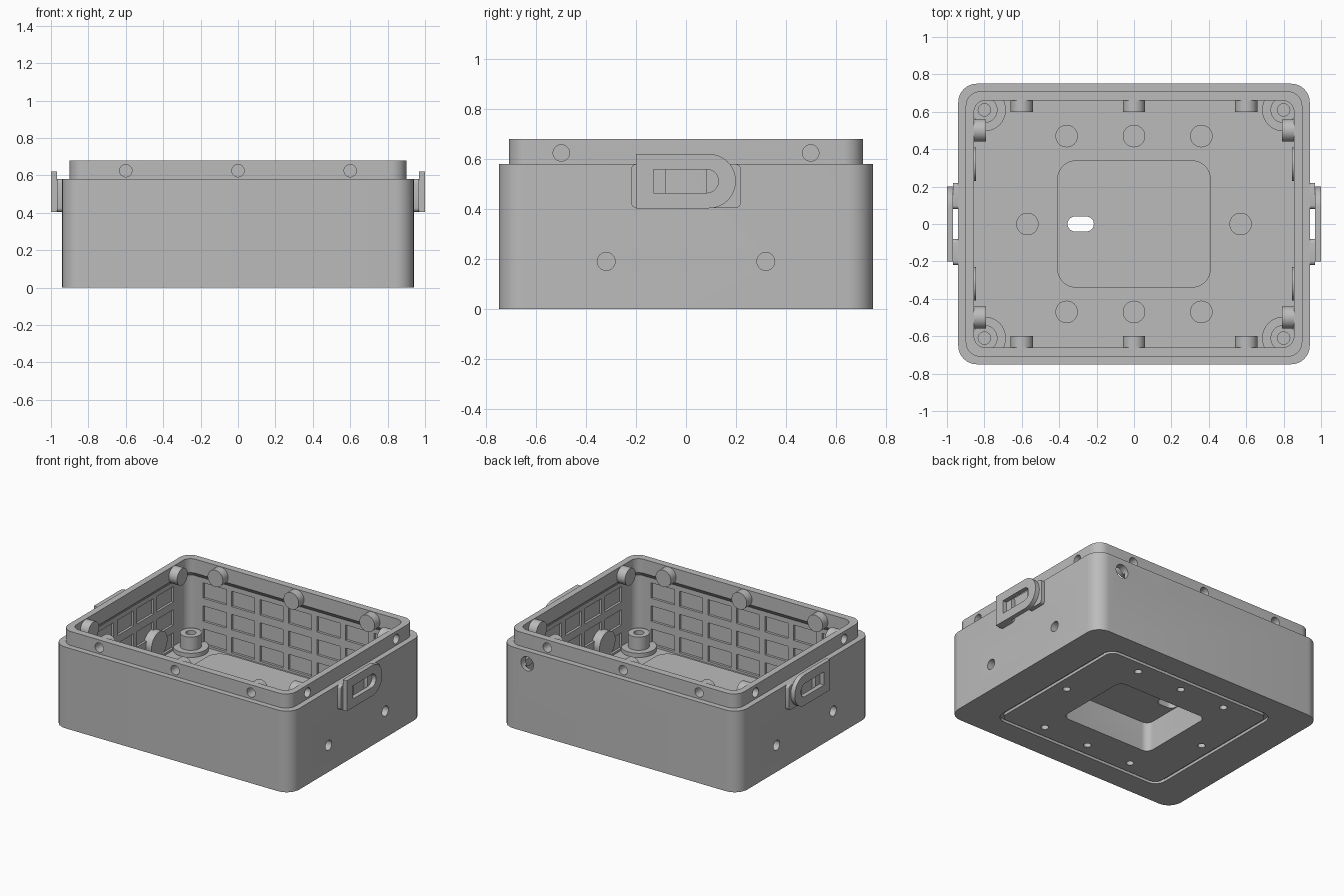
import bpy, bmesh, math
from mathutils import Vector

cube = bpy.data.objects.get("Cube")
if cube:
    bpy.data.objects.remove(cube, do_unlink=True)

grey = bpy.data.materials.new("plain grey")
grey.use_nodes = True
colour = (0.5, 0.5, 0.5, 1)
grey.diffuse_color = colour
grey.node_tree.nodes["Principled BSDF"].inputs["Base Color"].default_value = colour


# Helpers: outlines, lofts, cylinders and booleans
def rounded(hx, hy, r, cx=0, cy=0, n=8):
    pts = []
    for k, (sx, sy) in enumerate([(1, 1), (-1, 1), (-1, -1), (1, -1)]):
        for i in range(n + 1):
            a = math.pi / 2 * (k + i / n)
            pts.append((cx + sx * (hx - r) + r * math.cos(a),
                        cy + sy * (hy - r) + r * math.sin(a)))
    return pts


def place(p, d, axis):
    u, v = p
    return Vector({"x": (d, u, v), "y": (u, d, v), "z": (u, v, d)}[axis])


def loft(bm, rings, axis="z", closed=False):
    """Each ring is (outline, distance along axis)."""
    loops = [[bm.verts.new(place(p, d, axis)) for p in pts] for pts, d in rings]
    pairs = list(zip(loops, loops[1:]))
    if closed:
        pairs.append((loops[-1], loops[0]))
    else:
        bm.faces.new(loops[0])
        bm.faces.new(loops[-1])
    for a, b in pairs:
        for i in range(len(a)):
            j = (i + 1) % len(a)
            bm.faces.new((a[i], a[j], b[j], b[i]))


def cylinder(bm, centre, steps, axis="z", n=32):
    """Steps are (radius, distance along axis)."""
    def circle(r):
        return [(centre[0] + r * math.cos(2 * math.pi * i / n),
                 centre[1] + r * math.sin(2 * math.pi * i / n)) for i in range(n)]
    loft(bm, [(circle(r), d) for r, d in steps], axis)


def box(bm, lo, hi):
    outline = [(lo[0], lo[1]), (hi[0], lo[1]), (hi[0], hi[1]), (lo[0], hi[1])]
    loft(bm, [(outline, lo[2]), (outline, hi[2])])


def finish(bm, name):
    bmesh.ops.recalc_face_normals(bm, faces=bm.faces[:])
    mesh = bpy.data.meshes.new(name)
    bm.to_mesh(mesh)
    bm.free()
    mesh.materials.append(grey)
    obj = bpy.data.objects.new(name, mesh)
    bpy.context.collection.objects.link(obj)
    return obj


def activate(obj):
    bpy.ops.object.select_all(action="DESELECT")
    obj.select_set(True)
    bpy.context.view_layer.objects.active = obj


def combine(target, bm, operation):
    tool = finish(bm, "tool")
    activate(target)
    mod = target.modifiers.new("combine", "BOOLEAN")
    mod.operation = operation
    mod.solver = "EXACT"
    mod.object = tool
    bpy.ops.object.modifier_apply(modifier=mod.name)
    bpy.data.objects.remove(tool, do_unlink=True)


def smooth(obj):
    activate(obj)
    bpy.ops.object.shade_smooth_by_angle(angle=math.radians(30))


SIDES = (-1, 1)

# Housing shell with stepped lip and hollow interior
bm = bmesh.new()
body, lip = rounded(0.94, 0.75, 0.1), rounded(0.9, 0.71, 0.08)
mouth, cavity = rounded(0.855, 0.66, 0.06), rounded(0.89, 0.7, 0.06)
loft(bm, [(body, 0), (body, 0.58), (lip, 0.58), (lip, 0.68),
          (mouth, 0.68), (mouth, 0.58), (cavity, 0.54), (cavity, 0.05)])
housing = finish(bm, "housing")

# Grid of shallow panels on the inner walls
bm = bmesh.new()
for s in SIDES:
    for z in (0.12, 0.285, 0.45):
        for k in range(-3, 4):
            c = k * 0.225
            y0, y1 = sorted((s * 0.68, s * 0.717))
            box(bm, (c - 0.092, y0, z - 0.055), (c + 0.092, y1, z + 0.055))
        for k in range(-2, 3):
            c = k * 0.225
            x0, x1 = sorted((s * 0.87, s * 0.907))
            box(bm, (x0, c - 0.092, z - 0.055), (x1, c + 0.092, z + 0.055))
combine(housing, bm, "DIFFERENCE")

# Raised platform, floor bosses, corner posts and wall bosses
floor_bosses = [(x, s * 0.47) for x in (-0.36, 0, 0.36) for s in SIDES]
floor_bosses += [(s * 0.57, 0) for s in SIDES]
corners = [(a * 0.8, b * 0.61) for a in SIDES for b in SIDES]
bm = bmesh.new()
platform = rounded(0.41, 0.34, 0.1)
loft(bm, [(platform, 0.02), (platform, 0.25)])
for c in floor_bosses:
    cylinder(bm, c, [(0.06, 0.02), (0.06, 0.1)])
for c in corners:
    cylinder(bm, c, [(0.115, 0.02), (0.115, 0.08), (0.07, 0.08), (0.07, 0.175)])
for s in SIDES:
    for x in (-0.6, 0, 0.6):
        cylinder(bm, (x, 0.618), [(0.06, s * 0.69), (0.06, s * 0.6)], "y")
    for t in SIDES:
        cylinder(bm, (t * 0.5, 0.618), [(0.06, s * 0.88), (0.06, s * 0.79)], "x")
        cylinder(bm, (t * 0.32, 0.19), [(0.09, s * 0.92), (0.09, s * 0.845)], "x")
combine(housing, bm, "UNION")

# Underside recess and groove, screw holes and cable hole
bm = bmesh.new()
recess = rounded(0.36, 0.29, 0.05)
loft(bm, [(recess, -0.02), (recess, 0.21)])
outer, inner = rounded(0.685, 0.585, 0.08), rounded(0.66, 0.56, 0.055)
loft(bm, [(outer, -0.02), (outer, 0.02), (inner, 0.02), (inner, -0.02)], closed=True)
for c in floor_bosses:
    cylinder(bm, c, [(0.025, -0.02), (0.025, 0.07)])
for c in corners:
    cylinder(bm, c, [(0.033, 0.09), (0.033, 0.2)])
for s in SIDES:
    for x in (-0.6, 0, 0.6):
        cylinder(bm, (x, 0.625), [(0.033, s * 0.73), (0.033, s * 0.63)], "y")
    for t in SIDES:
        cylinder(bm, (t * 0.5, 0.625), [(0.033, s * 0.92), (0.033, s * 0.82)], "x")
        cylinder(bm, (t * 0.32, 0.19), [(0.036, s * 0.96), (0.036, s * 0.87)], "x")
cylinder(bm, (0.73, 0.49), [(0.05, 0.62), (0.05, 0.8)], "y")
combine(housing, bm, "DIFFERENCE")

# Slot through the platform
bm = bmesh.new()
slot = rounded(0.07, 0.04, 0.039, cx=-0.285)
loft(bm, [(slot, 0.18), (slot, 0.28)])
combine(housing, bm, "DIFFERENCE")
smooth(housing)


# Side latches: plate with one round end and a matching slot, on two mounts
def tongue(y0, y1, z, r):
    arc = [(-math.pi / 2 + math.pi * i / 20) for i in range(21)]
    return [(y0, z + r), (y0, z - r)] + [
        (y1 - r + r * math.cos(a), z + r * math.sin(a)) for a in arc]


for s, side in ((1, "left"), (-1, "right")):
    bm = bmesh.new()
    edge, hole = tongue(-0.2, 0.2, 0.512, 0.109), tongue(-0.13, 0.13, 0.512, 0.047)
    loft(bm, [(edge, s * 0.968), (edge, s), (hole, s), (hole, s * 0.968)], "x", closed=True)
    smooth(finish(bm, side + "_latch_plate"))
    bm = bmesh.new()
    for t in SIDES:
        pad = rounded(0.07, 0.0875, 0.02, cx=t * 0.15, cy=0.4925, n=4)
        loft(bm, [(pad, s * 0.93), (pad, s * 0.968)], "x")
    smooth(finish(bm, side + "_latch_mounts"))
